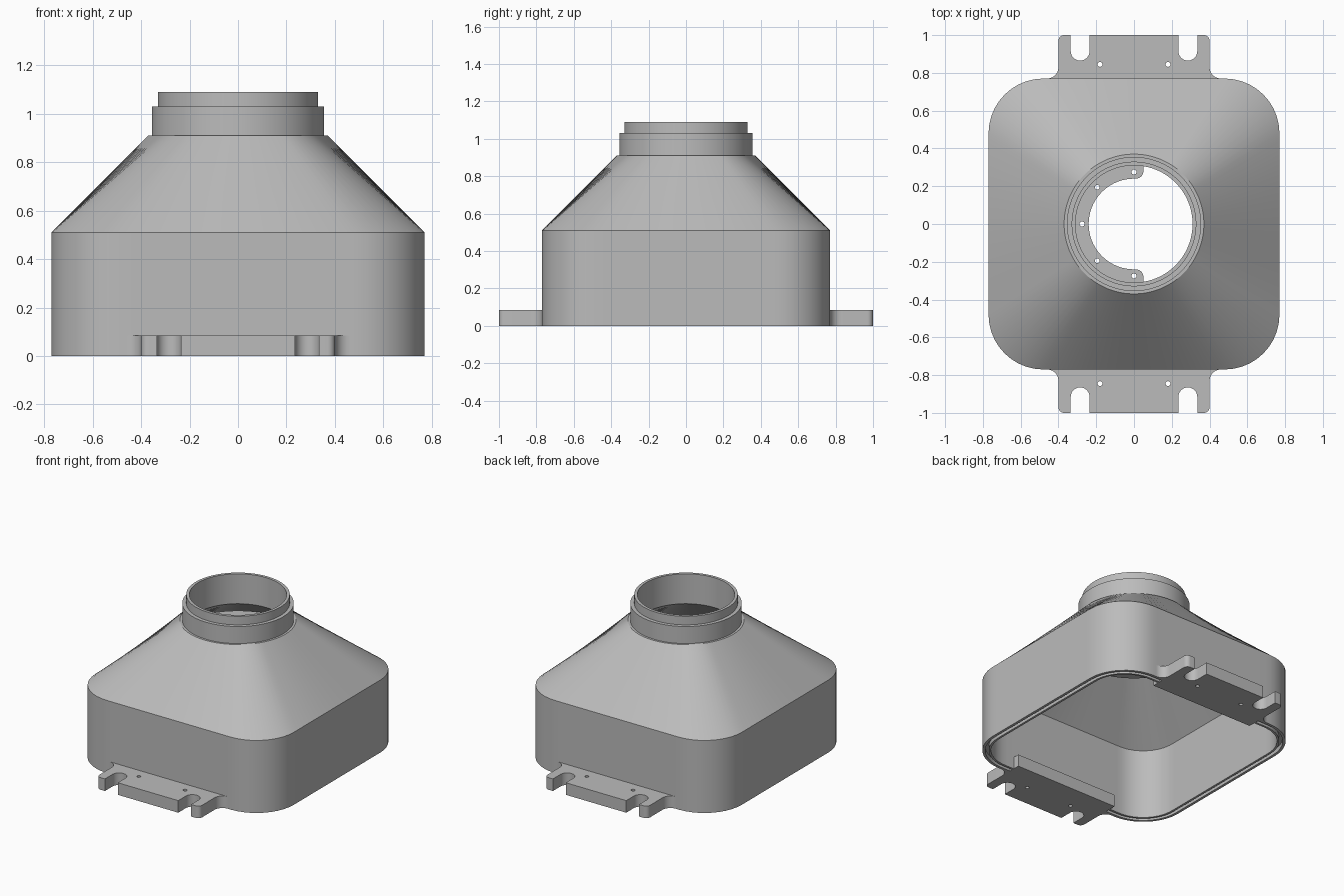
import bpy, bmesh, math
from math import pi, sin, cos

if "Cube" in bpy.data.objects:
    bpy.data.objects.remove(bpy.data.objects["Cube"])

grey = bpy.data.materials.new("plain_grey")
grey.diffuse_color = (0.5, 0.5, 0.5, 1)
grey.use_nodes = True
grey.node_tree.nodes["Principled BSDF"].inputs["Base Color"].default_value = grey.diffuse_color
Q = 32  # points per quarter turn


def circle(r):
    return [(r * cos(i * pi / 2 / Q), r * sin(i * pi / 2 / Q)) for i in range(4 * Q)]


def rounded_square(h):
    # evenly spaced outline, corner radius shrinks with inset
    s, r = 0.48, h - 0.48
    arc = r * pi / 2
    quarter = []
    for i in range(Q):
        d = i / Q * (2 * s + arc)
        if d <= s:
            quarter.append((h, d))
        elif d < s + arc:
            a = (d - s) / r
            quarter.append((s + r * cos(a), s + r * sin(a)))
        else:
            quarter.append((2 * s + arc - d, h))
    pts = []
    for k in range(4):
        c, n = [(1, 0), (0, 1), (-1, 0), (0, -1)][k]
        pts += [(c * x - n * y, n * x + c * y) for x, y in quarter]
    return pts


def plate(name, outlines, z0, z1):
    # flat plate from a 2D outline plus hole outlines
    cu = bpy.data.curves.new(name, 'CURVE')
    cu.dimensions, cu.fill_mode, cu.extrude = '2D', 'BOTH', (z1 - z0) / 2
    for pts in outlines:
        sp = cu.splines.new('POLY')
        sp.points.add(len(pts) - 1)
        for p, (x, y) in zip(sp.points, pts):
            p.co = (x, y, 0, 1)
        sp.use_cyclic_u = True
    ob = bpy.data.objects.new(name, cu)
    bpy.context.collection.objects.link(ob)
    ob.location.z = (z0 + z1) / 2
    return finish(ob)


def finish(ob):
    bpy.ops.object.select_all(action='DESELECT')
    ob.select_set(True)
    bpy.context.view_layer.objects.active = ob
    if ob.type == 'CURVE':
        bpy.ops.object.convert(target='MESH')
        ob = bpy.context.object
        bm = bmesh.new()
        bm.from_mesh(ob.data)
        bmesh.ops.remove_doubles(bm, verts=bm.verts, dist=1e-5)
        bmesh.ops.recalc_face_normals(bm, faces=bm.faces)
        bm.to_mesh(ob.data)
        bm.free()
    ob.data.materials.clear()
    ob.data.materials.append(grey)
    bpy.ops.object.shade_smooth_by_angle(angle=math.radians(25))
    return ob


def arc(cx, cy, r, a0, a1, n=10):
    return [(cx + r * cos(math.radians(a0 + (a1 - a0) * i / n)),
             cy + r * sin(math.radians(a0 + (a1 - a0) * i / n))) for i in range(n + 1)]


def hole(x, y, r=0.013):
    return arc(x, y, r, 0, 345, 23)


# Hood shell: square body, cone, stepped neck, inner wall, seal groove
S, C = rounded_square, circle
profile = [(S, .77, 0), (S, .77, .51), (C, .37, .91), (C, .355, .91), (C, .355, 1.03),
           (C, .33, 1.03), (C, .33, 1.09), (C, .31, 1.09), (C, .31, .88), (S, .715, .49),
           (S, .715, 0), (S, .73, 0), (S, .73, .03), (S, .752, .03), (S, .752, 0)]
bm = bmesh.new()
rings = [[bm.verts.new((x, y, z)) for x, y in f(r)] for f, r, z in profile]
N = 4 * Q
for k, a in enumerate(rings):
    b = rings[(k + 1) % len(rings)]
    for i in range(N):
        j = (i + 1) % N
        bm.faces.new((a[i], a[j], b[j], b[i]))
bmesh.ops.recalc_face_normals(bm, faces=bm.faces)
me = bpy.data.meshes.new("hood_shell")
bm.to_mesh(me)
bm.free()
shell = bpy.data.objects.new("hood_shell", me)
bpy.context.collection.objects.link(shell)
finish(shell)

# Mounting tabs with open slots and small holes, front and back
half = ([(0.40, 0.67), (0.40, 0.755), (0.46, 0.755)] + arc(0.46, 0.83, 0.06, 270, 180)
        + arc(0.37, 0.97, 0.03, 0, 90, 6) + [(0.335, 1.0)]
        + arc(0.285, 0.915, 0.05, 0, -180, 16) + [(0.235, 1.0)])
outline = half + [(-x, y) for x, y in reversed(half)]
for name, s in (("back_tab", 1), ("front_tab", -1)):
    loops = [outline, hole(0.18, 0.845), hole(-0.18, 0.845)]
    plate(name, [[(x, s * y) for x, y in lp] for lp in loops], 0, 0.085)

# Half-ring ledge with screw holes below the neck
a = math.degrees(math.acos(0.05 / 0.42))
ledge = (arc(0, 0, 0.42, a, 360 - a, 48) + arc(0.01, -0.28, 0.04, 0, 90, 6)
         + arc(0, 0, 0.24, 270, 90, 40) + arc(0.01, 0.28, 0.04, 270, 360, 6))
holes = [hole(0.275 * cos(math.radians(t)), 0.275 * sin(math.radians(t)))
         for t in range(90, 271, 45)]
plate("neck_ledge", [ledge] + holes, 0.74, 0.78)
